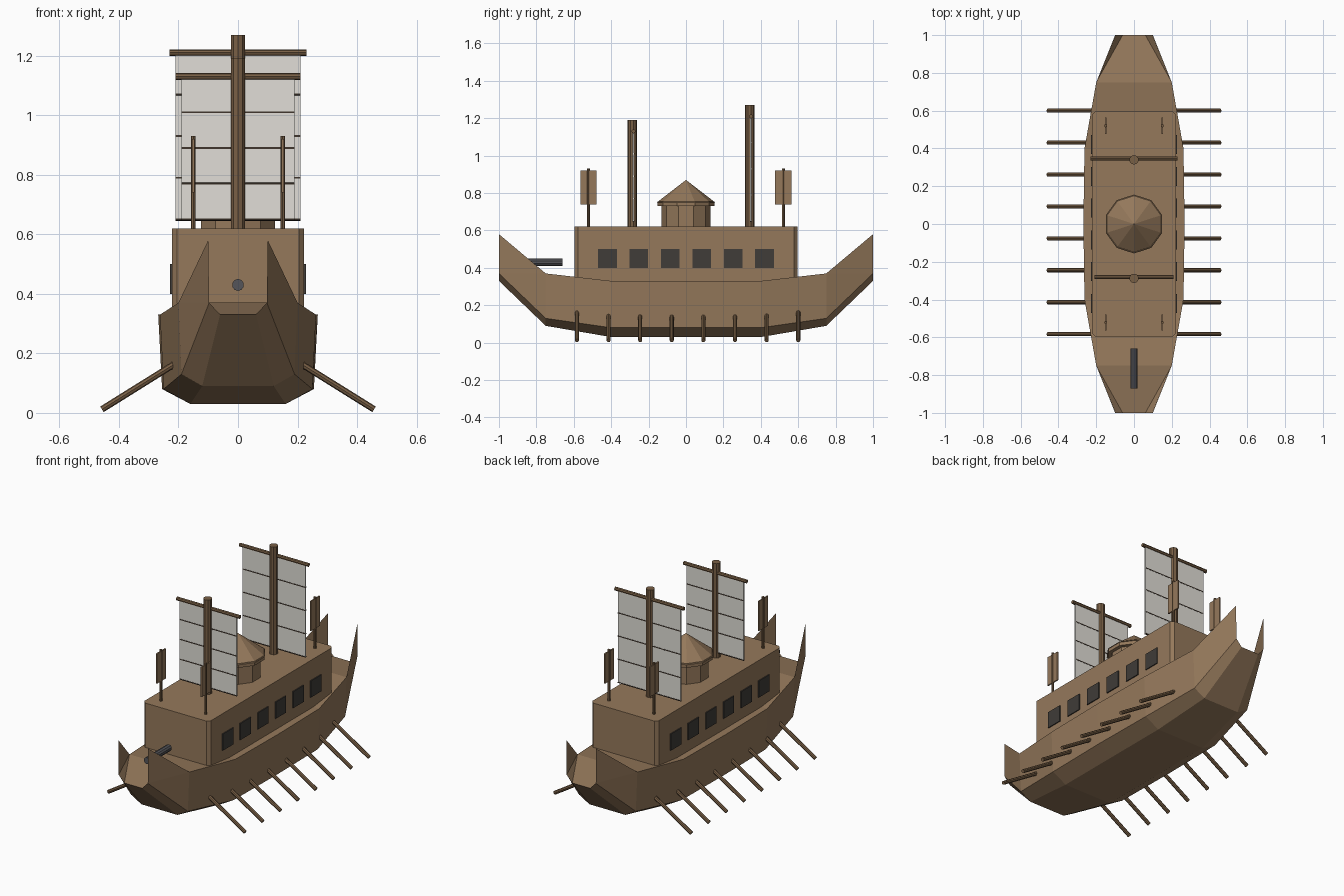
import bpy, bmesh, math
from mathutils import Vector

if "Cube" in bpy.data.objects:
    bpy.data.objects.remove(bpy.data.objects["Cube"])


def material(name, rgb):
    m = bpy.data.materials.new(name)
    m.diffuse_color = (*rgb, 1)
    m.use_nodes = True
    m.node_tree.nodes["Principled BSDF"].inputs["Base Color"].default_value = m.diffuse_color
    return m


WOOD = material("wood", (0.30, 0.19, 0.105))
DARK_WOOD = material("dark_wood", (0.19, 0.115, 0.06))
SAIL = material("sailcloth", (0.75, 0.73, 0.68))
BATTEN = material("batten", (0.05, 0.035, 0.025))
WINDOW = material("window", (0.05, 0.045, 0.04))
IRON = material("iron", (0.09, 0.09, 0.1))


def finish(bm, name, mat):
    bmesh.ops.recalc_face_normals(bm, faces=bm.faces)
    me = bpy.data.meshes.new(name)
    bm.to_mesh(me)
    bm.free()
    me.materials.append(mat)
    ob = bpy.data.objects.new(name, me)
    bpy.context.collection.objects.link(ob)
    return ob


def box(name, centre, size, mat):
    bm = bmesh.new()
    bmesh.ops.create_cube(bm, size=1)
    for v in bm.verts:
        v.co = Vector(centre) + v.co * Vector(size)
    return finish(bm, name, mat)


def rod(name, a, b, r, mat, sides=8, r2=None):
    a, b = Vector(a), Vector(b)
    bm = bmesh.new()
    bmesh.ops.create_cone(bm, cap_ends=True, segments=sides, radius1=r,
                          radius2=r if r2 is None else r2, depth=(b - a).length)
    d = b - a
    if d.x or d.y:
        bm.transform(d.to_track_quat('Z', 'Y').to_matrix().to_4x4())
    bmesh.ops.translate(bm, verts=bm.verts, vec=(a + b) / 2)
    return finish(bm, name, mat)


# Hull: half sections (y, bottom x/z, chine x/z, rail x/z), mirrored in x and y
half = [(0.0, (0.16, 0.03), (0.255, 0.08), (0.268, 0.33)),
        (0.4, (0.16, 0.03), (0.25, 0.08), (0.262, 0.33)),
        (0.75, (0.12, 0.09), (0.19, 0.13), (0.20, 0.37)),
        (1.0, (0.06, 0.33), (0.097, 0.37), (0.10, 0.58))]
stations = [(-s[0], *s[1:]) for s in half[:0:-1]] + half
bm = bmesh.new()
rings = []
for y, b, c, t in stations:
    pts = [(-x, z) for x, z in (t, c, b)] + [b, c, t]
    rings.append([bm.verts.new((x, y, z)) for x, z in pts])
for r, s in zip(rings, rings[1:]):
    for i in range(5):
        if i in (0, 4) and (r is rings[0] or s is rings[-1]):
            # raised horn: split along the deck line
            end, inn = (r, s) if r is rings[0] else (s, r)
            top, low = (0, 1) if i == 0 else (5, 4)
            bm.faces.new((end[top], end[low], inn[top]))
            bm.faces.new((end[low], inn[low], inn[top]))
        else:
            bm.faces.new((r[i], r[i + 1], s[i + 1], s[i]))
    # deck, dropping between the horns at either end
    if r is not rings[0] and s is not rings[-1]:
        bm.faces.new((r[0], s[0], s[5], r[5]))
for e, n in ((rings[0], rings[1]), (rings[-1], rings[-2])):
    bm.faces.new((n[0], n[5], e[3], e[2]))
    bm.faces.new((n[0], e[2], e[1]))
    bm.faces.new((n[5], e[4], e[3]))
finish(bm, "hull", WOOD)

# Cabin with chamfered upright corners
cabin = box("cabin", (0, 0, 0.47), (0.445, 1.19, 0.30), WOOD)
bm = bmesh.new()
bm.from_mesh(cabin.data)
upright = [e for e in bm.edges if abs(e.verts[0].co.z - e.verts[1].co.z) > 0.1]
bmesh.ops.bevel(bm, geom=upright, offset=0.018, segments=1, affect='EDGES')
bm.to_mesh(cabin.data)
bm.free()

# Windows and oars on both sides
for side, label in ((-1, "left"), (1, "right")):
    for i in range(6):
        box(f"window_{label}_{i + 1}", (side * 0.222, (i - 2.5) * 0.168, 0.45),
            (0.013, 0.1, 0.1), WINDOW)
    for i in range(8):
        y = -0.583 + i * 0.169
        rod(f"oar_{label}_{i + 1}", (side * 0.215, y, 0.163),
            (side * 0.457, y, 0.012), 0.011, DARK_WOOD)

# Ten-sided lookout house with pointed roof
rod("lookout_wall", (0, 0, 0.61), (0, 0, 0.735), 0.13, WOOD, 10)
rod("lookout_eave", (0, 0, 0.73), (0, 0, 0.755), 0.152, WOOD, 10)
rod("lookout_roof", (0, 0, 0.75), (0, 0, 0.87), 0.156, WOOD, 10, 0)

# Masts with battened sails
for label, y, top, yard_z, w in (("front", -0.288, 1.19, 1.13, 0.19),
                                 ("rear", 0.34, 1.27, 1.21, 0.21)):
    rod(f"{label}_mast", (0, y, 0.61), (0, y, top), 0.025, DARK_WOOD, 10)
    ys = y + 0.007
    box(f"{label}_sail", (0, ys, (0.65 + yard_z) / 2), (2 * w, 0.008, yard_z - 0.65), SAIL)
    rod(f"{label}_yard", (-w - 0.02, ys, yard_z), (w + 0.02, ys, yard_z), 0.011, DARK_WOOD)
    for k in range(4):
        z = 0.65 + k * (yard_z - 0.65) / 4
        rod(f"{label}_batten_{k + 1}", (-w, ys, z), (w, ys, z), 0.0055, BATTEN, 6)

# Banner poles at the cabin corners
for x in (-0.15, 0.15):
    for y in (-0.522, 0.52):
        rod("banner_pole", (x, y, 0.61), (x, y, 0.93), 0.008, DARK_WOOD)
        box("banner", (x, y, 0.83), (0.008, 0.086, 0.18), WOOD)

# Bow cannon
rod("cannon", (0, -0.66, 0.43), (0, -0.87, 0.43), 0.02, IRON, 10)
